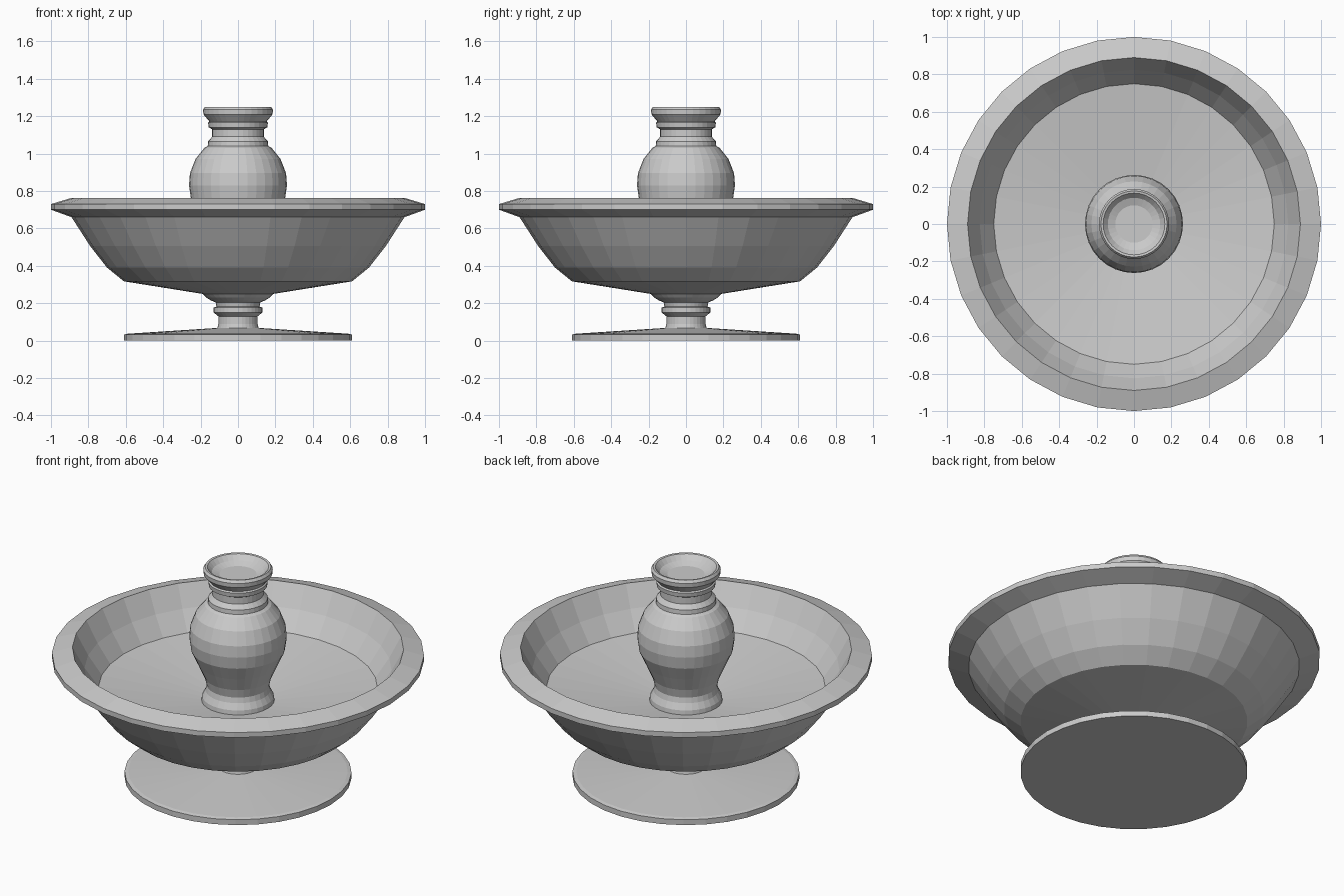
import bpy, bmesh
from math import cos, sin, tau

SIDES = 32


def lathe(name, profile):
    """Revolve (radius, z) points about z; radius 0 closes with a single point."""
    bm = bmesh.new()
    rings = []
    for r, z in profile:
        if r == 0:
            rings.append([bm.verts.new((0, 0, z))] * SIDES)
        else:
            rings.append([bm.verts.new((r * cos(tau * i / SIDES), r * sin(tau * i / SIDES), z))
                          for i in range(SIDES)])
    for a, b in zip(rings, rings[1:]):
        for i in range(SIDES):
            j = (i + 1) % SIDES
            bm.faces.new(list(dict.fromkeys((a[i], a[j], b[j], b[i]))))
    mesh = bpy.data.meshes.new(name)
    bm.to_mesh(mesh)
    bm.free()
    obj = bpy.data.objects.new(name, mesh)
    bpy.context.collection.objects.link(obj)
    return obj


# Disc foot and turned stem
lathe("foot_and_stem", [
    (0, 0), (0.61, 0), (0.61, 0.032), (0.59, 0.037), (0.11, 0.068), (0.105, 0.09),
    (0.105, 0.13), (0.13, 0.15), (0.13, 0.177), (0.115, 0.182), (0.12, 0.205)])

# Wide bowl: underside, flared rim, inner wall, gently dished floor
lathe("bowl", [
    (0.12, 0.205), (0.145, 0.215), (0.17, 0.23), (0.19, 0.25), (0.61, 0.317),
    (0.70, 0.39), (0.79, 0.505), (0.89, 0.66), (1.0, 0.70), (1.0, 0.73),
    (0.89, 0.763), (0.825, 0.64), (0.75, 0.53), (0.196, 0.46)])

# Central vase with a shallow recessed mouth
lathe("vase", [
    (0.196, 0.46), (0.193, 0.485), (0.175, 0.52), (0.168, 0.55), (0.18, 0.60),
    (0.215, 0.68), (0.252, 0.76), (0.262, 0.83), (0.257, 0.895), (0.228, 0.97),
    (0.18, 1.03), (0.162, 1.04), (0.16, 1.065), (0.138, 1.09), (0.138, 1.13),
    (0.157, 1.14), (0.16, 1.165), (0.153, 1.172), (0.185, 1.21), (0.187, 1.235),
    (0.177, 1.25), (0.165, 1.248), (0.14, 1.22), (0.10, 1.205), (0, 1.205)])
